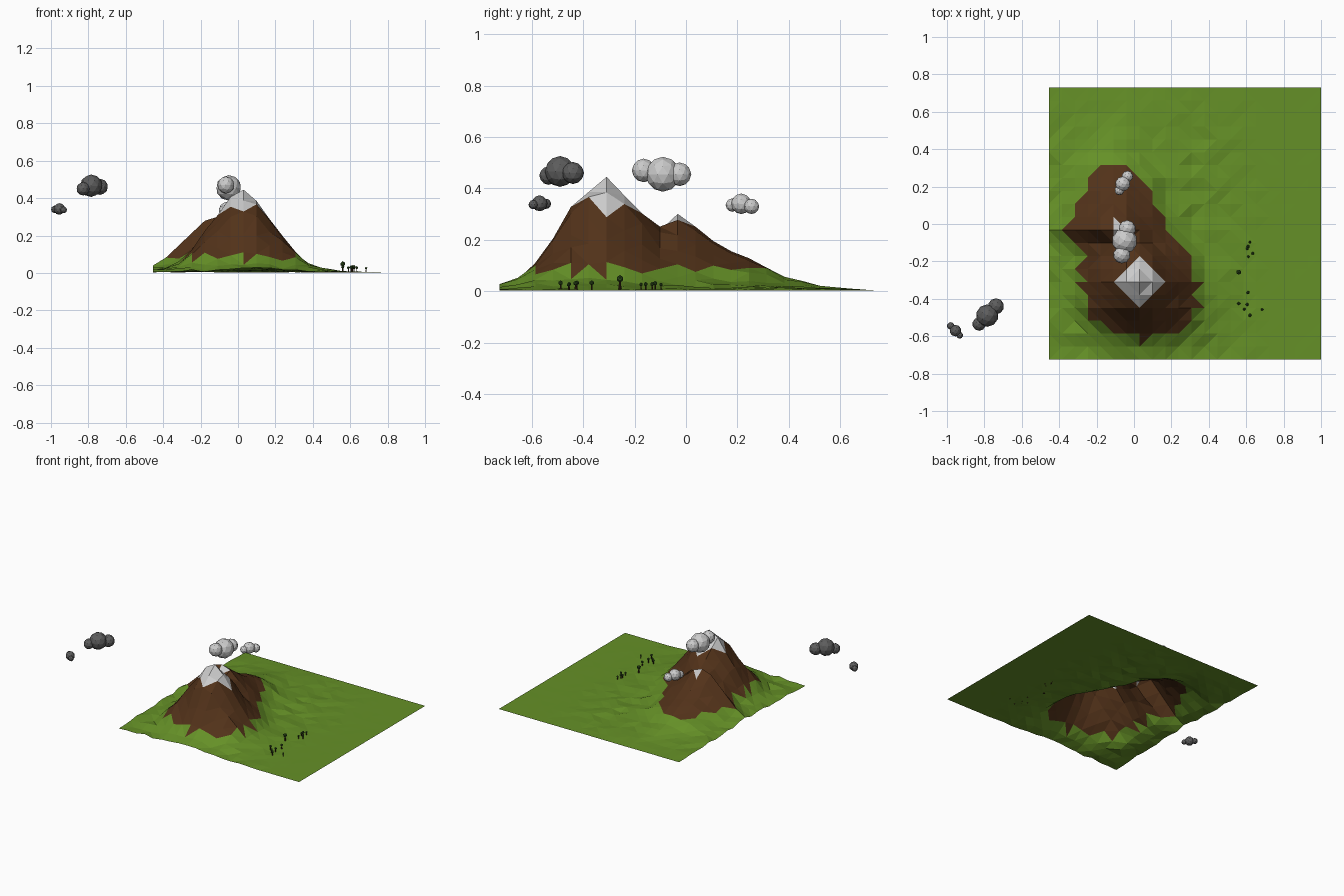
import bpy, bmesh, random
from mathutils import Matrix, Vector

if "Cube" in bpy.data.objects:
    bpy.data.objects.remove(bpy.data.objects["Cube"])

random.seed(4)


def material(name, rgb):
    m = bpy.data.materials.new(name)
    m.diffuse_color = (*rgb, 1)
    m.use_nodes = True
    m.node_tree.nodes["Principled BSDF"].inputs["Base Color"].default_value = m.diffuse_color
    return m


GRASS = material("grass", (0.13, 0.28, 0.02))
ROCK = material("rock", (0.085, 0.032, 0.010))
SNOW = material("snow", (0.6, 0.6, 0.6))
STORM = material("storm_grey", (0.11, 0.11, 0.11))
LEAF = material("leaf", (0.03, 0.08, 0.012))
BARK = material("bark", (0.05, 0.02, 0.008))


def finish(bm, name, mats):
    mesh = bpy.data.meshes.new(name)
    bm.to_mesh(mesh)
    bm.free()
    for m in mats:
        mesh.materials.append(m)
    ob = bpy.data.objects.new(name, mesh)
    bpy.context.collection.objects.link(ob)
    return ob


def lerp_table(table, t):
    """Linear lookup; each row is (key, value, value, ...)."""
    if t <= table[0][0]:
        return table[0][1:]
    for a, b in zip(table, table[1:]):
        if t <= b[0]:
            k = (t - a[0]) / (b[0] - a[0])
            return [p + (q - p) * k for p, q in zip(a[1:], b[1:])]
    return table[-1][1:]


# Ridge line: y, centre x, height, left width, right width
RIDGE = [
    (-0.725, 0.05, 0.010, 0.32, 0.32), (-0.655, 0.05, 0.035, 0.32, 0.34),
    (-0.595, 0.05, 0.085, 0.34, 0.38), (-0.53, 0.05, 0.185, 0.36, 0.36),
    (-0.448, 0.03, 0.325, 0.36, 0.37), (-0.309, 0.03, 0.442, 0.37, 0.36),
    (-0.17, 0.00, 0.310, 0.36, 0.37), (-0.10, -0.05, 0.250, 0.37, 0.38),
    (-0.032, -0.108, 0.298, 0.36, 0.39), (0.038, -0.10, 0.250, 0.34, 0.36),
    (0.14, -0.09, 0.170, 0.32, 0.33), (0.24, -0.10, 0.130, 0.31, 0.31),
    (0.31, -0.11, 0.085, 0.30, 0.28), (0.38, -0.11, 0.045, 0.28, 0.28),
    (0.50, -0.10, 0.012, 0.28, 0.28), (0.73, 0, 0, 0.28, 0.28)]
# Slope cross-section: distance / width, height fraction
SLOPE = [(0, 1), (0.2, 0.91), (0.4, 0.66), (0.6, 0.45), (0.8, 0.21), (1, 0.06), (1.5, 0)]


def clamp(v):
    return max(0, min(1, v))


def ground(x, y):
    xc, h, wl, wr = lerp_table(RIDGE, y)
    t = abs(x - xc) / (wr if x > xc else wl)
    return 0.003 + h * lerp_table(SLOPE, t)[0]


# Terrain: open low-poly height sheet, 21 x 21 cells
N, X0, Y0, SIZE = 21, -0.455, -0.725, 1.455
C = SIZE / N
PEAK, SECOND = (7, 6), (5, 10)
bm = bmesh.new()
V = {}
for i in range(N + 1):
    for j in range(N + 1):
        x, y = X0 + i * C, Y0 + j * C
        z = ground(x, y)
        fade = clamp((0.75 - x) / 0.5) * clamp((0.75 - y) / 0.4)
        if i > PEAK[0] + 2 or abs(i - 6) > 1:
            z *= random.uniform(0.93, 1.07)
        V[i, j] = bm.verts.new((x, y, z + random.uniform(0, 0.018) * fade * (z < 0.1)))


def surface(tri):
    near = lambda p: all(abs(i - p[0]) + abs(j - p[1]) for i, j in tri if (i, j) != p)
    reach = lambda p: max(abs(i - p[0]) + abs(j - p[1]) for i, j in tri)
    if reach(PEAK) <= 2:
        return 2
    if reach(SECOND) <= 1 and min(i for i, j in tri) >= SECOND[0]:
        return 2
    return 1 if sum(V[k].co.z for k in tri) / 3 > 0.085 else 0


for i in range(N):
    for j in range(N):
        a, b, c, d = (i, j), (i + 1, j), (i + 1, j + 1), (i, j + 1)
        # split each cell along its more level diagonal
        if abs(V[a].co.z - V[c].co.z) < abs(V[b].co.z - V[d].co.z):
            tris = [(a, b, c), (a, c, d)]
        else:
            tris = [(a, b, d), (b, c, d)]
        for tri in tris:
            f = bm.faces.new([V[k] for k in tri])
            f.material_index = surface(tri)
finish(bm, "mountain_terrain", [GRASS, ROCK, SNOW])


# Clouds: three faceted puffs each (x, y, z, radius)
def cloud(name, puffs, mat):
    bm = bmesh.new()
    for x, y, z, r in puffs:
        bmesh.ops.create_icosphere(bm, subdivisions=2, radius=r,
                                   matrix=Matrix.Translation((x, y, z)))
    finish(bm, name, [mat])


cloud("large_cloud", [(-0.065, -0.165, 0.47, 0.046), (-0.05, -0.09, 0.455, 0.068),
                      (-0.037, -0.025, 0.455, 0.046)], SNOW)
cloud("small_cloud", [(-0.078, 0.18, 0.335, 0.026), (-0.06, 0.215, 0.34, 0.04),
                      (-0.035, 0.255, 0.33, 0.03)], SNOW)
cloud("large_storm_cloud", [(-0.828, -0.535, 0.45, 0.036), (-0.785, -0.49, 0.466, 0.06),
                            (-0.738, -0.44, 0.46, 0.043)], STORM)
cloud("small_storm_cloud", [(-0.98, -0.545, 0.34, 0.02), (-0.955, -0.57, 0.342, 0.031),
                            (-0.932, -0.595, 0.337, 0.018)], STORM)


# Trees: tapered trunk and faceted crown (x, y, height)
TREES = [(0.56, -0.257, 0.063), (0.62, -0.097, 0.033), (0.61, -0.12, 0.04),
         (0.605, -0.132, 0.036), (0.635, -0.157, 0.036), (0.612, -0.175, 0.034),
         (0.61, -0.367, 0.042), (0.56, -0.425, 0.042), (0.605, -0.43, 0.04),
         (0.59, -0.455, 0.036), (0.62, -0.488, 0.042), (0.685, -0.457, 0.032)]
for n, (x, y, top) in enumerate(TREES):
    bm = bmesh.new()
    z0, r = ground(x, y), top * 0.23
    h = top - r - z0
    bmesh.ops.create_cone(bm, cap_ends=True, segments=6, radius1=r * 0.4, radius2=r * 0.25,
                          depth=h, matrix=Matrix.Translation((x, y, z0 + h / 2)))
    trunk = set(bm.faces)
    bmesh.ops.create_icosphere(bm, subdivisions=1, radius=r,
                               matrix=Matrix.Translation((x, y, top - r)))
    for f in bm.faces:
        f.material_index = int(f not in trunk)
    finish(bm, f"tree_{n + 1}", [BARK, LEAF])
